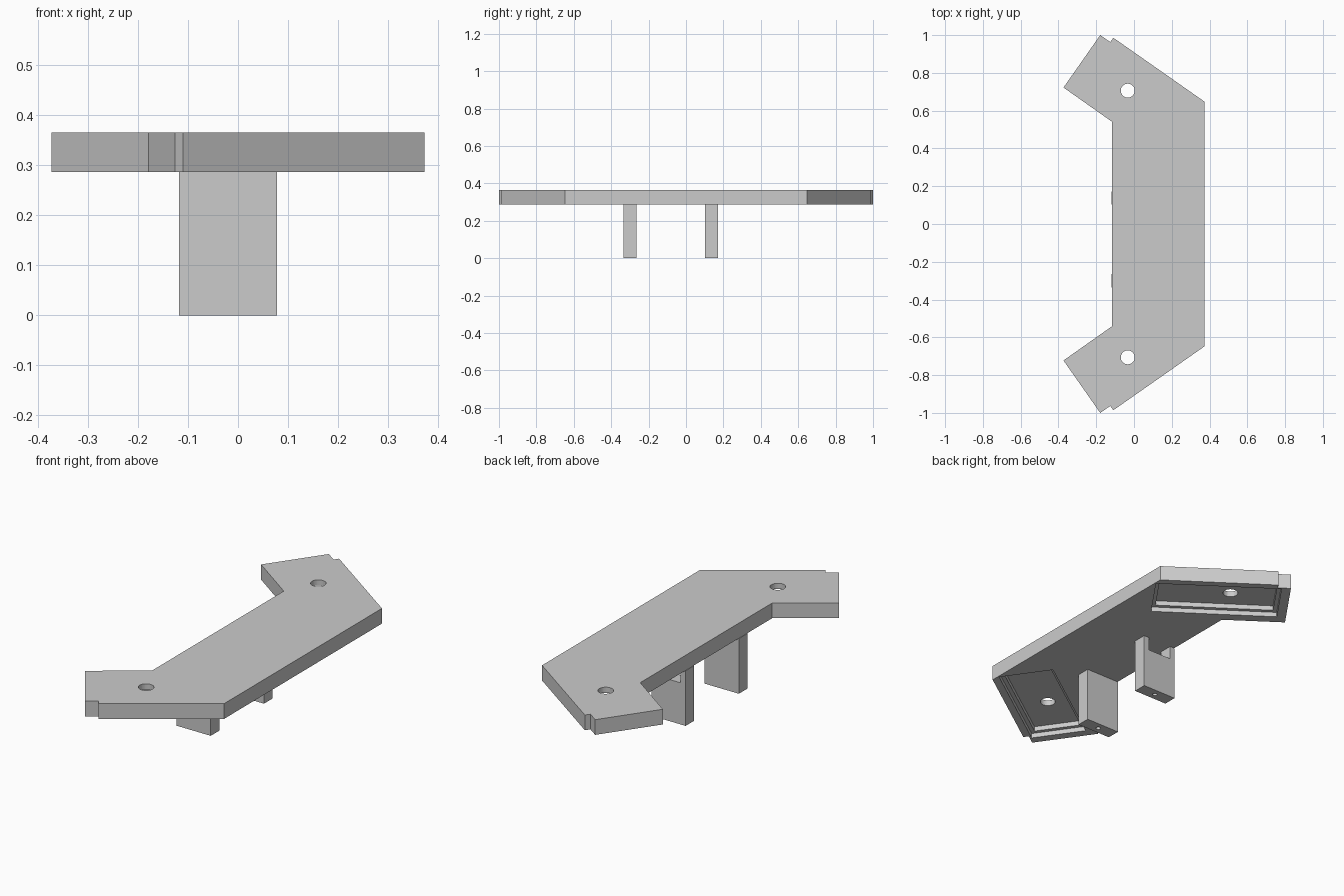
import bpy, bmesh, math
from mathutils import Vector

if "Cube" in bpy.data.objects:
    bpy.data.objects.remove(bpy.data.objects["Cube"])

grey = bpy.data.materials.new("plain grey")
grey.diffuse_color = (0.6, 0.6, 0.6, 1)
grey.use_nodes = True
grey.node_tree.nodes["Principled BSDF"].inputs["Base Color"].default_value = grey.diffuse_color
Z0, Z1 = 0.286, 0.365                       # underside and top of the plate
ANG = math.radians(35)


def prism(name, pts, z0, z1):
    """Closed prism over a flat outline."""
    bm = bmesh.new()
    f = bm.faces.new([bm.verts.new((x, y, z0)) for x, y in pts])
    top = bmesh.ops.extrude_face_region(bm, geom=[f])["geom"]
    bmesh.ops.translate(bm, vec=(0, 0, z1 - z0),
                        verts=[v for v in top if isinstance(v, bmesh.types.BMVert)])
    bmesh.ops.recalc_face_normals(bm, faces=bm.faces)
    me = bpy.data.meshes.new(name)
    bm.to_mesh(me)
    bm.free()
    me.materials.append(grey)
    ob = bpy.data.objects.new(name, me)
    bpy.context.collection.objects.link(ob)
    return ob


def rect(x0, x1, y0, y1):
    return [(x0, y0), (x1, y0), (x1, y1), (x0, y1)]


def circle(x, y, r, n=32):
    return [(x + r * math.cos(i * math.tau / n), y + r * math.sin(i * math.tau / n))
            for i in range(n)]


def cut(ob, cutter):
    m = ob.modifiers.new("cut", 'BOOLEAN')
    m.operation, m.solver, m.object = 'DIFFERENCE', 'EXACT', cutter
    cutter.hide_render = True
    cutter.hide_viewport = True


def arm(s, t, side):
    """Point on a slanted arm: s along its outer edge, t outward from it."""
    d = Vector((-math.cos(ANG), math.sin(ANG)))
    n = Vector((math.sin(ANG), math.cos(ANG)))
    p = Vector((0.373, 0.648)) + d * s + n * t
    return p.x, p.y * side


# angled plate with a stepped notch at each arm tip
half = [arm(0, 0, 1), arm(0.589, 0, 1), arm(0.589, -0.028, 1),
        arm(0.654, -0.028, 1), arm(0.654, -0.367, 1), (-0.116, 0.541)]
plate = prism("plate", half + [(x, -y) for x, y in reversed(half)], Z0, Z1)

for side, tag in ((1, "back"), (-1, "front")):
    # two-step pocket under each arm
    for i, (inset, depth) in enumerate(((0, 0.025), (0.02, 0.05))):
        s0, s1, t0, t1 = -0.018 + inset, 0.608 - inset, -0.315 + inset, -0.038 - inset
        pts = [arm(s, t, side) for s, t in rect(s0, s1, t0, t1)]
        cut(plate, prism(f"{tag}_pocket_cutter_{i}", pts, Z0 - 0.05, Z0 + depth))
    # round hole through the arm
    cut(plate, prism(f"{tag}_hole_cutter", circle(-0.033, 0.706 * side, 0.037), 0.2, 0.5))

# two legs, each with a small blind hole in the foot
for tag, y in (("front", -0.3), ("back", 0.137)):
    leg = prism(f"{tag}_leg", rect(-0.118, 0.078, y - 0.035, y + 0.035), 0, Z0)
    cut(leg, prism(f"{tag}_foot_hole_cutter", circle(-0.02, y, 0.012, 20), -0.05, 0.1))
    if tag == "back":                       # open slot at the top of the back leg
        cut(leg, prism("slot_cutter", rect(-0.09, 0.046, y - 0.1, y + 0.1), 0.216, 0.35))
